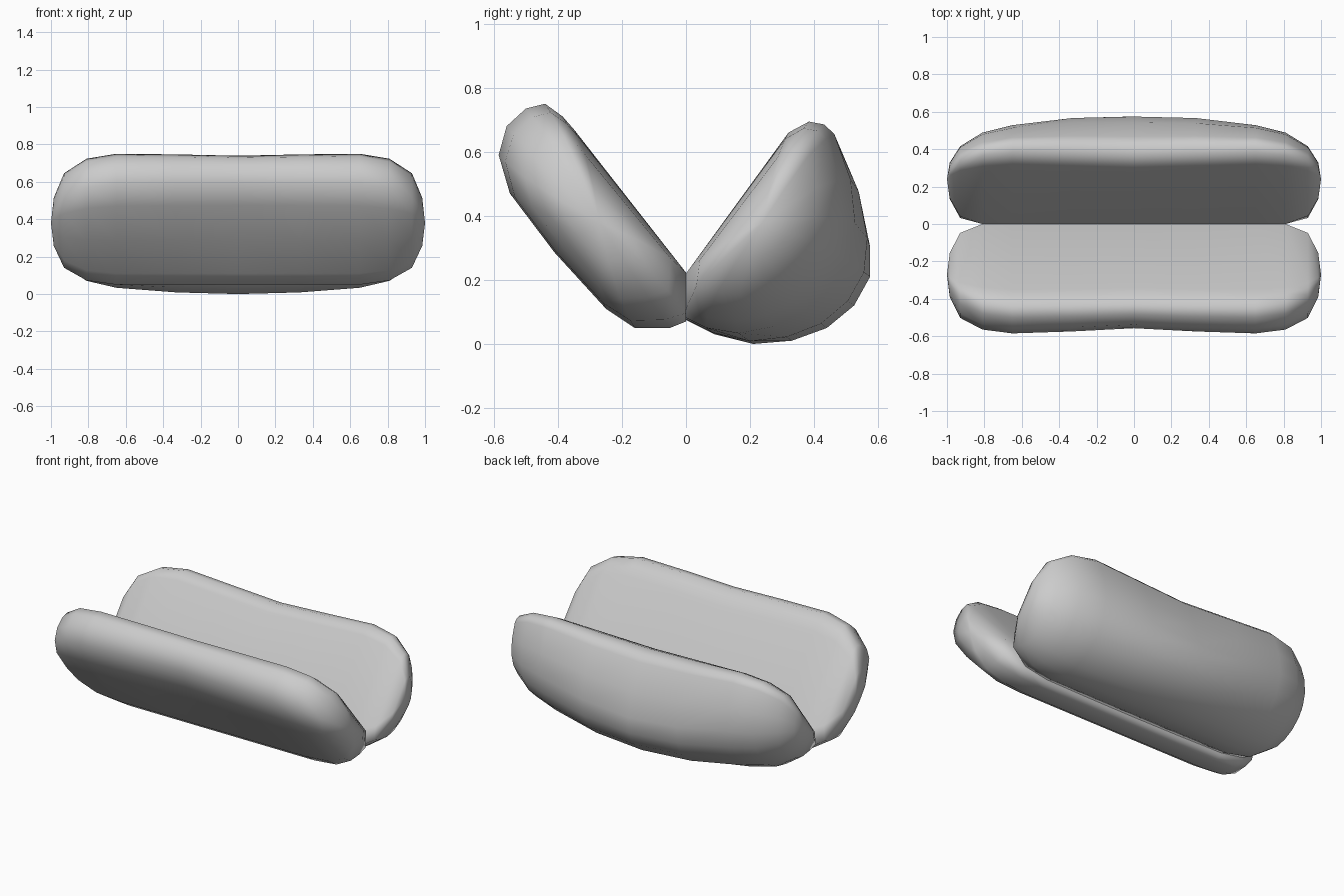
import bpy, bmesh
from mathutils import Vector

if "Cube" in bpy.data.objects:
    bpy.data.objects.remove(bpy.data.objects["Cube"])

# Half stations along the length: x, scale along cut face, scale in depth
STATIONS = [(0, 1, 1), (.33, 1, 1), (.65, 1, 1), (.81, .92, .97),
            (.93, .70, .82), (.985, .35, .45)]
HINGE = Vector((0, .22))


def bun_half(name, profile, face_end, tip, bulge, dip, bulge_from):
    """Loft a (y, z) profile along x, shrinking to a rounded tip at each end."""
    v_dir = (Vector(face_end) - HINGE).normalized()      # along the cut face
    side = 1 if v_dir.x > 0 else -1
    n_dir = Vector((v_dir.y * side, -v_dir.x * side))    # away from the cut face
    tip = Vector(tip)
    tv, tn = (tip - HINGE).dot(v_dir), (tip - HINGE).dot(n_dir)

    def section(i):
        _, s, d = STATIONS[i]
        pts = []
        for p in profile:
            q = Vector(p) - HINGE
            v, n = q.dot(v_dir), q.dot(n_dir)
            if v > bulge_from:
                n *= bulge[i]
            if v > .4:
                v -= dip[i]
            r = HINGE + v_dir * (tv + (v - tv) * s) + n_dir * (tn + (n - tn) * d)
            r.x = side * max(0, side * r.x)              # halves are trimmed flat at the hinge
            pts.append(r)
        return pts

    bm = bmesh.new()
    order = [(i, -1) for i in range(5, 0, -1)] + [(i, 1) for i in range(6)]
    rings = [[bm.verts.new((sx * STATIONS[i][0], p.x, p.y)) for p in section(i)]
             for i, sx in order]
    k = len(profile)
    for a, b in zip(rings, rings[1:]):
        for j in range(k):
            bm.faces.new((a[j], a[(j + 1) % k], b[(j + 1) % k], b[j]))
    for ring, x in ((rings[0], -1), (rings[-1], 1)):
        end = bm.verts.new((x, tip.x, tip.y))
        for j in range(k):
            bm.faces.new((ring[j], ring[(j + 1) % k], end))
    bmesh.ops.recalc_face_normals(bm, faces=bm.faces)
    mesh = bpy.data.meshes.new(name)
    bm.to_mesh(mesh)
    bm.free()
    mesh.polygons.foreach_set("use_smooth", [True] * len(mesh.polygons))
    ob = bpy.data.objects.new(name, mesh)
    bpy.context.collection.objects.link(ob)
    # keep the broad cut face looking flat
    ob.modifiers.new("flat_face", 'WEIGHTED_NORMAL').weight = 50
    return ob


# Slim front half
bun_half("front_bun_half",
         [(.03, .205), (-.35, .67), (-.385, .71), (-.44, .75), (-.50, .735), (-.56, .68),
          (-.585, .59), (-.55, .47), (-.41, .285), (-.25, .11), (-.16, .05),
          (-.05, .05), (.03, .07)],
         (-.35, .67), (-.27, .38),
         [.90, .96, 1, 1, 1, 1], [.015, .005, 0, 0, 0, 0], .2)

# Fat domed back half
bun_half("back_bun_half",
         [(-.03, .205), (.32, .66), (.39, .69), (.445, .675), (.485, .64), (.56, .48),
          (.592, .33), (.575, .21), (.525, .12), (.44, .05), (.33, .01), (.21, 0),
          (.09, .03), (-.03, .075)],
         (.32, .66), (.24, .38),
         [1, .95, .81, .73, .63, .6], [.03, .015, 0, 0, 0, 0], -1)
